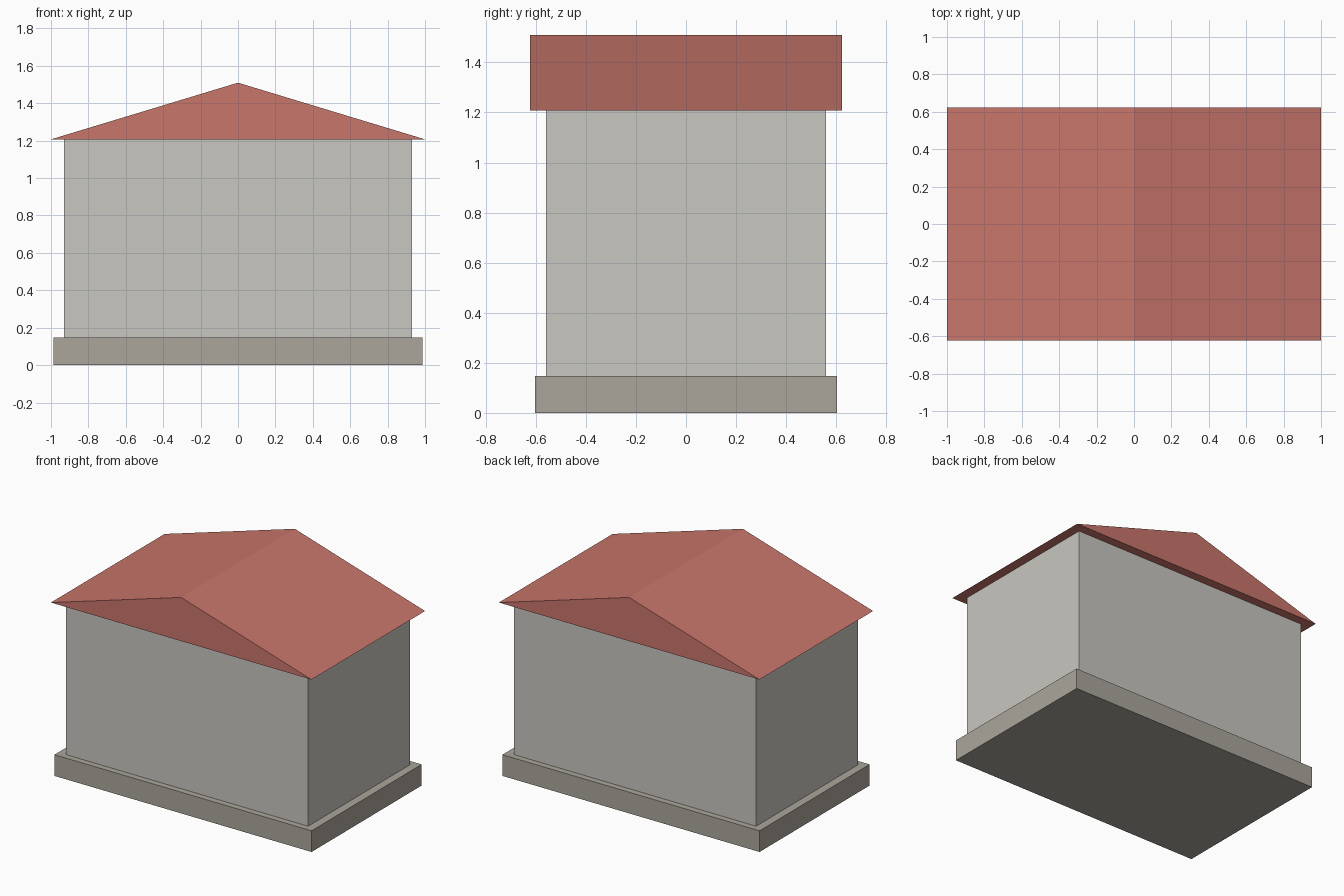
import bpy
import bmesh

cube = bpy.data.objects.get("Cube")
if cube:
    bpy.data.objects.remove(cube, do_unlink=True)


def make_material(name, rgb):
    mat = bpy.data.materials.new(name)
    mat.use_nodes = True
    color = (*rgb, 1.0)
    mat.diffuse_color = color
    mat.node_tree.nodes["Principled BSDF"].inputs["Base Color"].default_value = color
    return mat


def extrude_profile(name, profile, half_depth, mat):
    """Solid made by sweeping an x-z profile from front to back."""
    bm = bmesh.new()
    face = bm.faces.new([bm.verts.new((x, -half_depth, z)) for x, z in profile])
    swept = bmesh.ops.extrude_face_region(bm, geom=[face])["geom"]
    verts = [v for v in swept if isinstance(v, bmesh.types.BMVert)]
    bmesh.ops.translate(bm, verts=verts, vec=(0, 2 * half_depth, 0))
    bmesh.ops.recalc_face_normals(bm, faces=bm.faces)
    mesh = bpy.data.meshes.new(name)
    bm.to_mesh(mesh)
    bm.free()
    mesh.materials.append(mat)
    obj = bpy.data.objects.new(name, mesh)
    bpy.context.collection.objects.link(obj)
    return obj


def block(name, half_width, half_depth, bottom, top, mat):
    profile = [(-half_width, bottom), (half_width, bottom),
               (half_width, top), (-half_width, top)]
    return extrude_profile(name, profile, half_depth, mat)


stone = make_material("foundation stone", (0.407, 0.381, 0.332))
plaster = make_material("wall plaster", (0.584, 0.571, 0.533))
tile = make_material("red roof", (0.578, 0.181, 0.147))

BASE_TOP, EAVES, RIDGE = 0.147, 1.207, 1.51

# Foundation slab and walls
block("foundation", 0.987, 0.603, 0, BASE_TOP, stone)
block("walls", 0.93, 0.56, BASE_TOP, EAVES, plaster)

# Gabled roof with the ridge running front to back
extrude_profile("roof", [(-1, EAVES), (1, EAVES), (0, RIDGE)], 0.623, tile)
